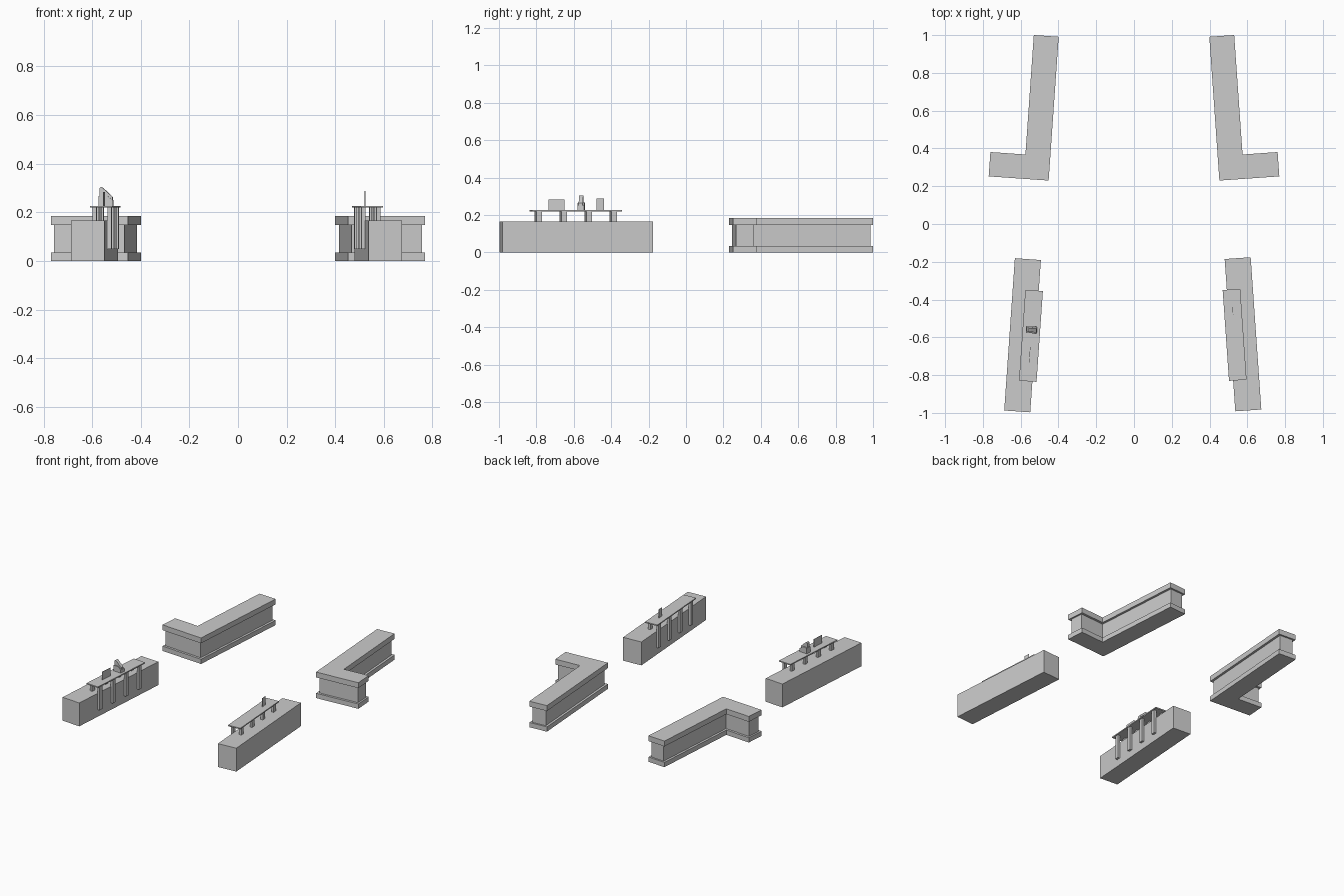
import bpy, bmesh, math
from mathutils import Matrix, Vector

if "Cube" in bpy.data.objects:
    bpy.data.objects.remove(bpy.data.objects["Cube"])


def prism(name, pts, depth, to_world):
    """Extrude a flat outline by the depth vector and place it with a matrix."""
    bm = bmesh.new()
    face = bm.faces.new([bm.verts.new(p) for p in pts])
    ext = bmesh.ops.extrude_face_region(bm, geom=[face])
    verts = [g for g in ext["geom"] if isinstance(g, bmesh.types.BMVert)]
    bmesh.ops.translate(bm, verts=verts, vec=Vector(depth))
    bm.transform(to_world)
    bmesh.ops.recalc_face_normals(bm, faces=bm.faces)
    me = bpy.data.meshes.new(name)
    bm.to_mesh(me)
    bm.free()
    ob = bpy.data.objects.new(name, me)
    bpy.context.collection.objects.link(ob)
    return ob


def box(name, x0, x1, y0, y1, z0, z1, m):
    return prism(name, [(x0, y0, z0), (x1, y0, z0), (x1, y1, z0), (x0, y1, z0)],
                 (0, 0, z1 - z0), m)


def l_slab(name, side, end, z0, z1, m):
    """L outline in local axes; long arm along +y, short arm along -x."""
    pts = [(-side, side), (-side, 0.763 - end), (-0.132 + side, 0.763 - end),
           (-0.132 + side, 0.129 - side), (-0.318 + end, 0.129 - side),
           (-0.318 + end, side)]
    return prism(name, [(x, y, z0) for x, y in pts], (0, 0, z1 - z0), m)


TILT = Matrix.Rotation(math.radians(-4.0), 4, 'Z')

for label, sx, shift in (("left", 1, 0.0), ("right", -1, -0.013)):
    mirror = Matrix.Diagonal((sx, 1, 1, 1))

    # L-shaped counter: plinth, recessed body and cap
    m = mirror @ Matrix.Translation((-0.452, 0.230, 0)) @ TILT
    l_slab(label + "_counter_plinth", 0, 0, 0, 0.034, m)
    l_slab(label + "_counter_body", 0.016, 0.012, 0.034, 0.147, m)
    l_slab(label + "_counter_cap", 0, 0, 0.147, 0.185, m)

    # Straight counter with raised shelf
    m = (Matrix.Translation((shift, abs(shift) * 0.4, 0)) @ mirror
         @ Matrix.Translation((-0.59, -0.589, 0)) @ TILT)
    box(label + "_bench", -0.069, 0.069, -0.404, 0.404, 0, 0.166, m)
    box(label + "_shelf", -0.002, 0.091, -0.241, 0.241, 0.219, 0.227, m)
    for i, y in enumerate((-0.201, -0.067, 0.067, 0.201)):
        box(f"{label}_long_post_{i}", 0.068, 0.085, y - 0.014, y + 0.014, 0.05, 0.219, m)
        box(f"{label}_short_post_{i}", 0.006, 0.023, y - 0.014, y + 0.014, 0.166, 0.219, m)

    if label == "left":
        # Upright sign and till
        box("left_sign", 0.044, 0.046, -0.142, -0.058, 0.227, 0.284, m)
        till = [(0.016, 0.227), (0.074, 0.227), (0.074, 0.25), (0.05, 0.268), (0.016, 0.268)]
        prism("till_body", [(x, 0.014, z) for x, z in till], (0, 0.036, 0), m)
        screen = [(0.018, 0.268), (0.046, 0.268), (0.072, 0.252), (0.072, 0.264),
                  (0.042, 0.292), (0.026, 0.305), (0.018, 0.298)]
        prism("till_screen", [(x, 0.02, z) for x, z in screen], (0, 0.022, 0), m)
    else:
        box("right_sign", 0.044, 0.046, 0.109, 0.149, 0.227, 0.288, m)
